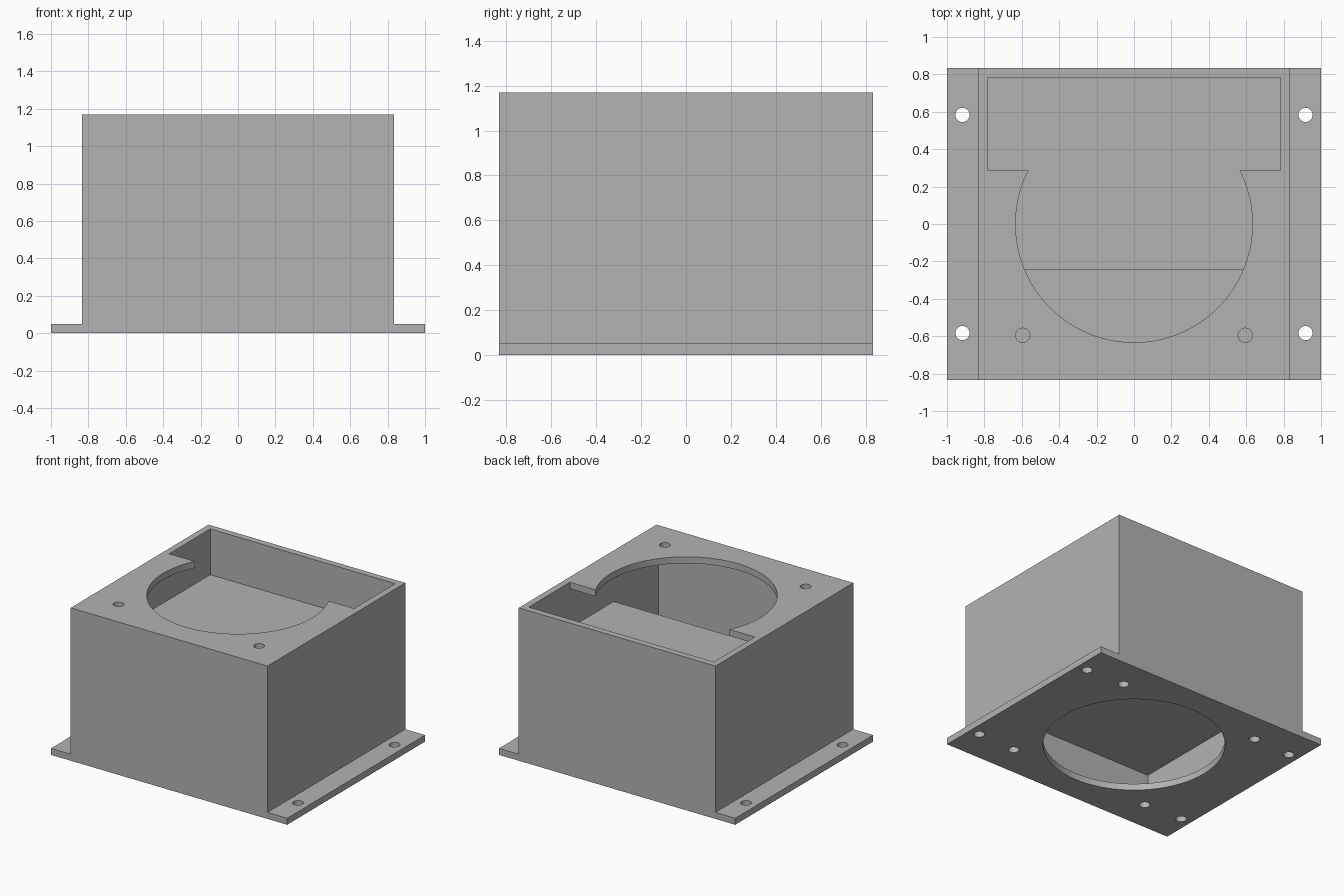
import bpy, bmesh, math

cube = bpy.data.objects.get("Cube")
if cube:
    bpy.data.objects.remove(cube, do_unlink=True)

HALF = 0.833      # outer half width of the box
INNER = 0.783     # inner half width
WALL = 0.05
HEIGHT = 1.17
RADIUS = 0.633    # fan opening
SCREW = 0.038

grey = bpy.data.materials.new("plain_grey")
grey.use_nodes = True
grey.diffuse_color = (0.45, 0.45, 0.45, 1)
grey.node_tree.nodes["Principled BSDF"].inputs["Base Color"].default_value = grey.diffuse_color


def rect(x0, x1, y0, y1):
    return [(x0, y0), (x1, y0), (x1, y1), (x0, y1)]


def arc(cx, cy, r, start=0.0, end=math.tau, n=96):
    return [(cx + r * math.cos(start + (end - start) * i / n),
             cy + r * math.sin(start + (end - start) * i / n)) for i in range(n + 1)]


def circle(cx, cy, r, n=96):
    return arc(cx, cy, r, n=n)[:-1]


def plate(name, loops, z0, z1):
    """Extrude an outline, with further loops as holes, from z0 to z1."""
    curve = bpy.data.curves.new(name, 'CURVE')
    curve.dimensions = '2D'
    curve.fill_mode = 'BOTH'
    curve.extrude = (z1 - z0) / 2
    for pts in loops:
        spline = curve.splines.new('POLY')
        spline.points.add(len(pts) - 1)
        for p, (x, y) in zip(spline.points, pts):
            p.co = (x, y, 0, 1)
        spline.use_cyclic_u = True
    temp = bpy.data.objects.new(name + "_outline", curve)
    bpy.context.collection.objects.link(temp)
    mesh = bpy.data.meshes.new_from_object(
        temp.evaluated_get(bpy.context.evaluated_depsgraph_get()))
    bpy.data.objects.remove(temp, do_unlink=True)
    bm = bmesh.new()
    bm.from_mesh(mesh)
    bmesh.ops.remove_doubles(bm, verts=bm.verts, dist=0.0001)
    bmesh.ops.translate(bm, verts=bm.verts, vec=(0, 0, (z0 + z1) / 2))
    bmesh.ops.recalc_face_normals(bm, faces=bm.faces)
    for f in bm.faces:
        f.smooth = False
    bm.to_mesh(mesh)
    bm.free()
    mesh.materials.clear()
    mesh.materials.append(grey)
    obj = bpy.data.objects.new(name, mesh)
    bpy.context.collection.objects.link(obj)
    return obj


# Base plate with flanges, fan opening and screw holes
fan_screws = [circle(sx * 0.595, sy * 0.595, SCREW, 32) for sx in (-1, 1) for sy in (-1, 1)]
flange_screws = [circle(sx * 0.917, sy * 0.583, SCREW, 32) for sx in (-1, 1) for sy in (-1, 1)]
plate("base_plate",
      [rect(-1, 1, -HALF, HALF), circle(0, 0, RADIUS)] + fan_screws + flange_screws, 0, WALL)

# Four side walls
plate("side_walls",
      [rect(-HALF, HALF, -HALF, HALF), rect(-INNER, INNER, -INNER, INNER)],
      WALL, HEIGHT - WALL)

# Top plate: round opening merged with a rectangular slot at the back
slot_y = 0.285
a = math.asin(slot_y / RADIUS)
opening = arc(0, 0, RADIUS, math.pi - a, math.tau + a)
opening += [(INNER, slot_y), (INNER, INNER), (-INNER, INNER), (-INNER, slot_y)]
front_screws = [circle(sx * 0.595, -0.595, SCREW, 32) for sx in (-1, 1)]
plate("top_plate", [rect(-HALF, HALF, -HALF, HALF), opening] + front_screws,
      HEIGHT - WALL, HEIGHT)

# Staggered inner baffles: lower from the front wall, upper from the back wall
plate("lower_baffle", [rect(-INNER, INNER, -INNER, 0.245)], 0.39, 0.44)
plate("upper_baffle", [rect(-INNER, INNER, -0.245, INNER)], 0.77, 0.82)
